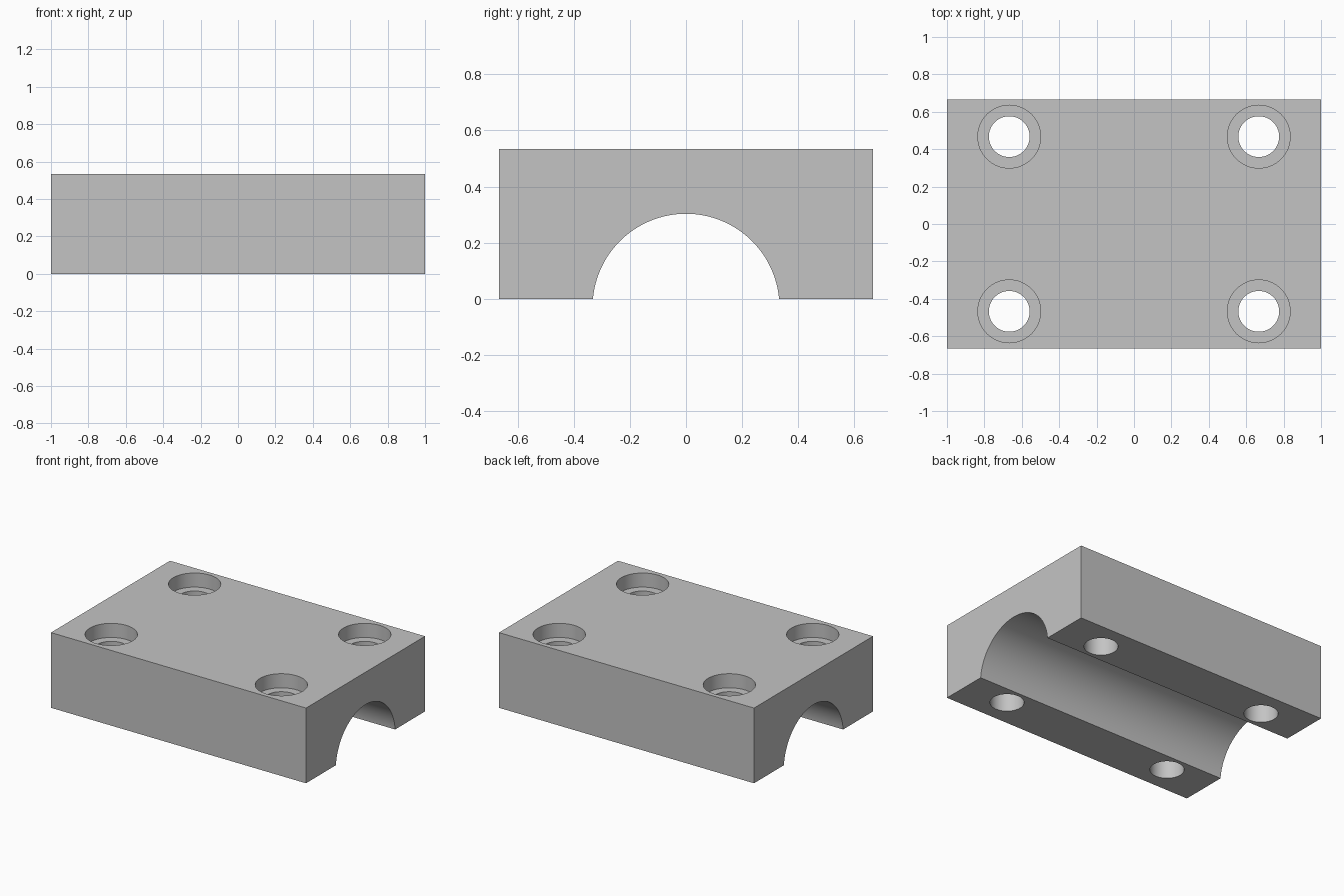
import bpy
import math

cube = bpy.data.objects.get("Cube")
if cube:
    bpy.data.objects.remove(cube, do_unlink=True)

LENGTH, DEPTH, HEIGHT = 2.0, 1.333, 0.533
GROOVE_R, GROOVE_Z = 0.333, -0.03
HOLE_X, HOLE_Y = 0.667, 0.467
HOLE_R, BORE_R, BORE_DEPTH = 0.109, 0.168, 0.1

grey = bpy.data.materials.new("plain grey")
grey.use_nodes = True
colour = (0.55, 0.55, 0.55, 1)
grey.diffuse_color = colour
grey.node_tree.nodes["Principled BSDF"].inputs["Base Color"].default_value = colour

# Rectangular body
bpy.ops.mesh.primitive_cube_add(size=1, location=(0, 0, HEIGHT / 2))
block = bpy.context.object
block.name = "clamp_block"
block.scale = (LENGTH, DEPTH, HEIGHT)
bpy.ops.object.transform_apply(location=True, rotation=False, scale=True)
block.data.materials.append(grey)


def drill(radius, length, location, rotation=(0, 0, 0), sides=64):
    """Cut a cylinder out of the block."""
    bpy.ops.mesh.primitive_cylinder_add(vertices=sides, radius=radius, depth=length,
                                        location=location, rotation=rotation)
    cutter = bpy.context.object
    cutter.data.materials.append(grey)
    cut = block.modifiers.new("cut", "BOOLEAN")
    cut.operation = "DIFFERENCE"
    cut.solver = "EXACT"
    cut.object = cutter
    bpy.ops.object.select_all(action="DESELECT")
    block.select_set(True)
    bpy.context.view_layer.objects.active = block
    bpy.ops.object.modifier_apply(modifier=cut.name)
    bpy.data.objects.remove(cutter, do_unlink=True)


# Shaft groove along the underside
drill(GROOVE_R, LENGTH * 1.2, (0, 0, GROOVE_Z), (0, math.pi / 2, 0), sides=128)

# Four counterbored screw holes
for x in (-HOLE_X, HOLE_X):
    for y in (-HOLE_Y, HOLE_Y):
        drill(HOLE_R, HEIGHT * 2, (x, y, HEIGHT / 2))
        drill(BORE_R, BORE_DEPTH * 2, (x, y, HEIGHT))

bpy.ops.object.shade_smooth_by_angle(angle=math.radians(30))
